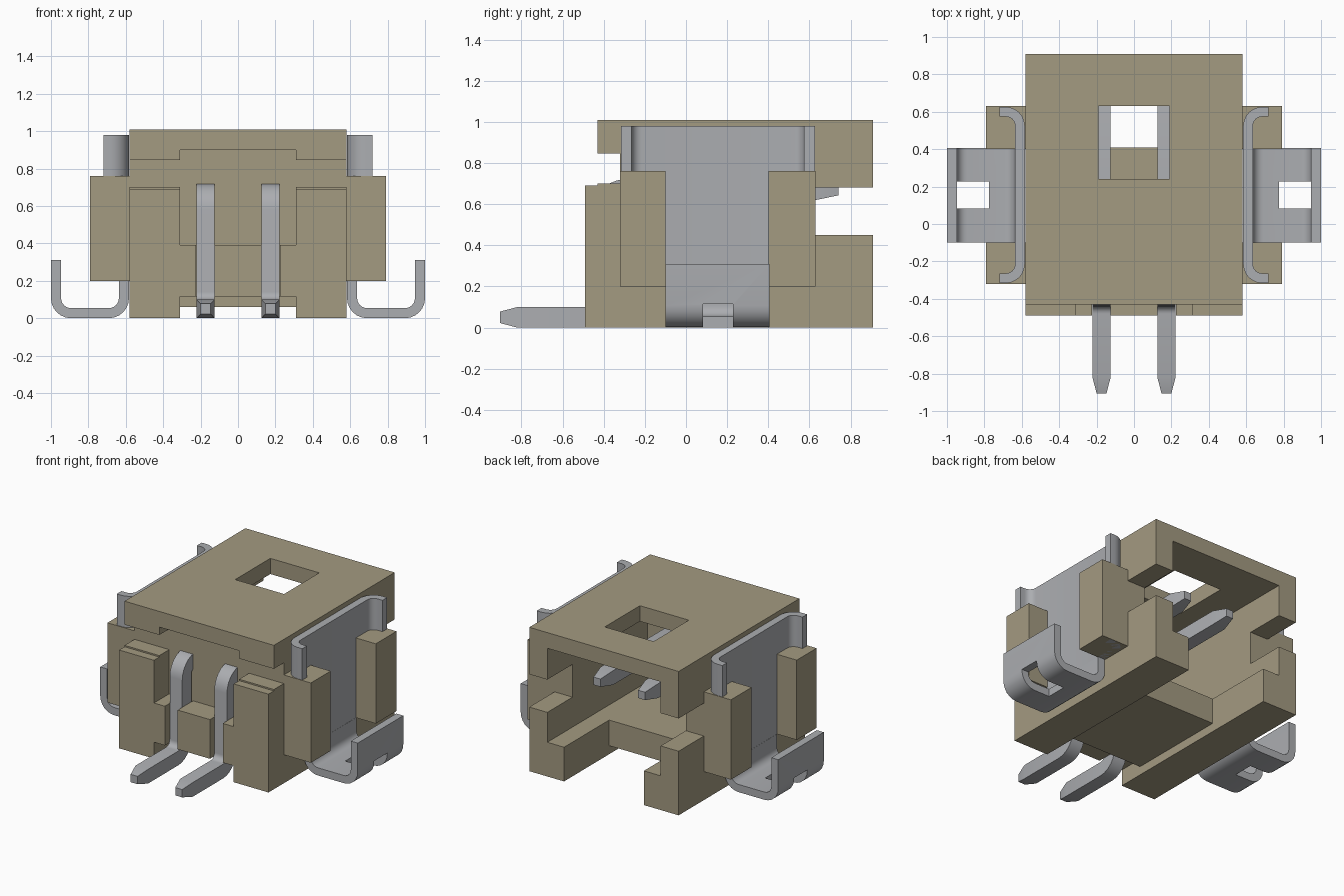
import bpy, bmesh, math
from mathutils import Vector

if "Cube" in bpy.data.objects:
    bpy.data.objects.remove(bpy.data.objects["Cube"])


def material(name, rgb):
    m = bpy.data.materials.new(name)
    m.diffuse_color = (*rgb, 1)
    m.use_nodes = True
    m.node_tree.nodes["Principled BSDF"].inputs["Base Color"].default_value = m.diffuse_color
    return m


TAN = material("tan plastic", (0.37, 0.325, 0.22))
METAL = material("grey metal", (0.41, 0.42, 0.44))


def make(name, bm, mat):
    bmesh.ops.recalc_face_normals(bm, faces=bm.faces)
    me = bpy.data.meshes.new(name)
    bm.to_mesh(me)
    bm.free()
    me.materials.append(mat)
    ob = bpy.data.objects.new(name, me)
    bpy.context.collection.objects.link(ob)
    return ob


def box(name, x, y, z, mat=TAN):
    bm = bmesh.new()
    bmesh.ops.create_cube(bm, size=1)
    for v in bm.verts:
        v.co = [(a + b) / 2 + c * (b - a) for (a, b), c in zip((x, y, z), v.co)]
    return make(name, bm, mat)


def cut(ob, x, y, z):
    cutter = box("cutter", x, y, z)
    cutter.hide_render = True
    mod = ob.modifiers.new("cut", 'BOOLEAN')
    mod.operation, mod.solver, mod.object = 'DIFFERENCE', 'EXACT', cutter
    bpy.context.view_layer.objects.active = ob
    bpy.ops.object.modifier_apply(modifier=mod.name)
    bpy.data.objects.remove(cutter)


def fillet(points, r, steps=6):
    """Round every inner corner of a right-angled 2D path."""
    pts = [Vector(p) for p in points]
    out = [pts[0]]
    for a, b, c in zip(pts, pts[1:], pts[2:]):
        u, w = (a - b).normalized(), (c - b).normalized()
        for i in range(steps + 1):
            t = math.pi / 2 * i / steps
            out.append(b + u * r * (1 - math.sin(t)) + w * r * (1 - math.cos(t)))
    return out + [pts[-1]]


def ribbon(name, path, thick, lo, hi, place, scale=None):
    """Sweep a rectangle along a 2D path; place(a, b, c) maps to 3D."""
    bm, rings = bmesh.new(), []
    mid, half, n = (lo + hi) / 2, (hi - lo) / 2, len(path)
    for i, p in enumerate(path):
        d = (path[min(i + 1, n - 1)] - path[max(i - 1, 0)]).normalized()
        s = scale[i] if scale else 1
        off = Vector((-d.y, d.x)) * thick / 2 * s
        rings.append([bm.verts.new(place(*(p + off * k), mid + half * s * w))
                      for k, w in ((-1, -1), (1, -1), (1, 1), (-1, 1))])
    for r, q in zip(rings, rings[1:]):
        for j in range(4):
            bm.faces.new((r[j], r[(j + 1) % 4], q[(j + 1) % 4], q[j]))
    bm.faces.new(rings[0])
    bm.faces.new(rings[-1])
    return make(name, bm, METAL)


def smooth(ob):
    bpy.ops.object.select_all(action='DESELECT')
    ob.select_set(True)
    bpy.context.view_layer.objects.active = ob
    bpy.ops.object.shade_smooth_by_angle(angle=math.radians(25))


# Housing: one block with its openings cut away
ALL = (-1, 1)
MID = (-0.31, 0.31)
housing = box("housing", (-0.58, 0.58), (-0.49, 0.91), (0, 1.01))
for x, y, z in [
    ((-0.44, 0.44), (-0.20, 1.1), (0.24, 0.90)),      # plug cavity
    (MID, (0.41, 1.1), (-0.1, 0.30)),                 # open floor at the back
    (MID, (-0.32, 0.50), (-0.1, 0.06)),               # underside channel
    (MID, (-0.6, -0.31), (-0.1, 0.115)),              # front underside
    (ALL, (0.63, 1.1), (0.45, 0.68)),                 # side notches
    (ALL, (-0.6, -0.32), (0.70, 0.845)),              # gap under the roof lip
    (ALL, (-0.6, -0.43), (0.69, 1.1)),                # roof lip setback
    (MID, (-0.6, -0.32), (0.39, 0.90)),               # front recess
    ((-0.225, -0.125), (-0.6, -0.32), (0.05, 0.5)),   # pin slots
    ((0.125, 0.225), (-0.6, -0.32), (0.05, 0.5)),
    ((-0.19, 0.19), (0.24, 0.63), (0.8, 1.1)),        # roof window
]:
    cut(housing, x, y, z)

# Contact pins with tapered ends
run = fillet([(-0.82, 0.05), (-0.39, 0.05), (-0.39, 0.67), (0.63, 0.67)], 0.09)
run = [Vector((-0.905, 0.05))] + run + [Vector((0.74, 0.67))]
taper = [0.55] + [1] * (len(run) - 2) + [0.55]
for side, s in (("left", -1), ("right", 1)):
    smooth(ribbon(side + "_pin", run, 0.1, 0.125, 0.222,
                  lambda a, b, c: (s * c, a, b), taper))

    # Ears that hold the clip
    for end, y in (("front", (-0.32, -0.10)), ("back", (0.40, 0.63))):
        box(f"{side}_{end}_ear", sorted((s * 0.57, s * 0.79)), y, (0.20, 0.76))

    # Clip plate with curled ends
    curl = fillet([(0.72, -0.29), (0.61, -0.29), (0.61, 0.60), (0.72, 0.60)], 0.075)
    smooth(ribbon(side + "_clip_plate", curl, 0.052, 0.20, 0.98,
                  lambda a, b, c: (s * a, b, c)))

    # Solder foot: down, out and up again, with a slot
    hook = fillet([(0.61, 0.20), (0.61, 0.027), (0.973, 0.027), (0.973, 0.31)], 0.08)
    foot = ribbon(side + "_solder_foot", hook, 0.054, -0.10, 0.405,
                  lambda a, b, c: (s * a, c, b))
    cut(foot, sorted((s * 0.775, s * 1.1)), (0.083, 0.228), (-0.1, 0.115))
    smooth(foot)
